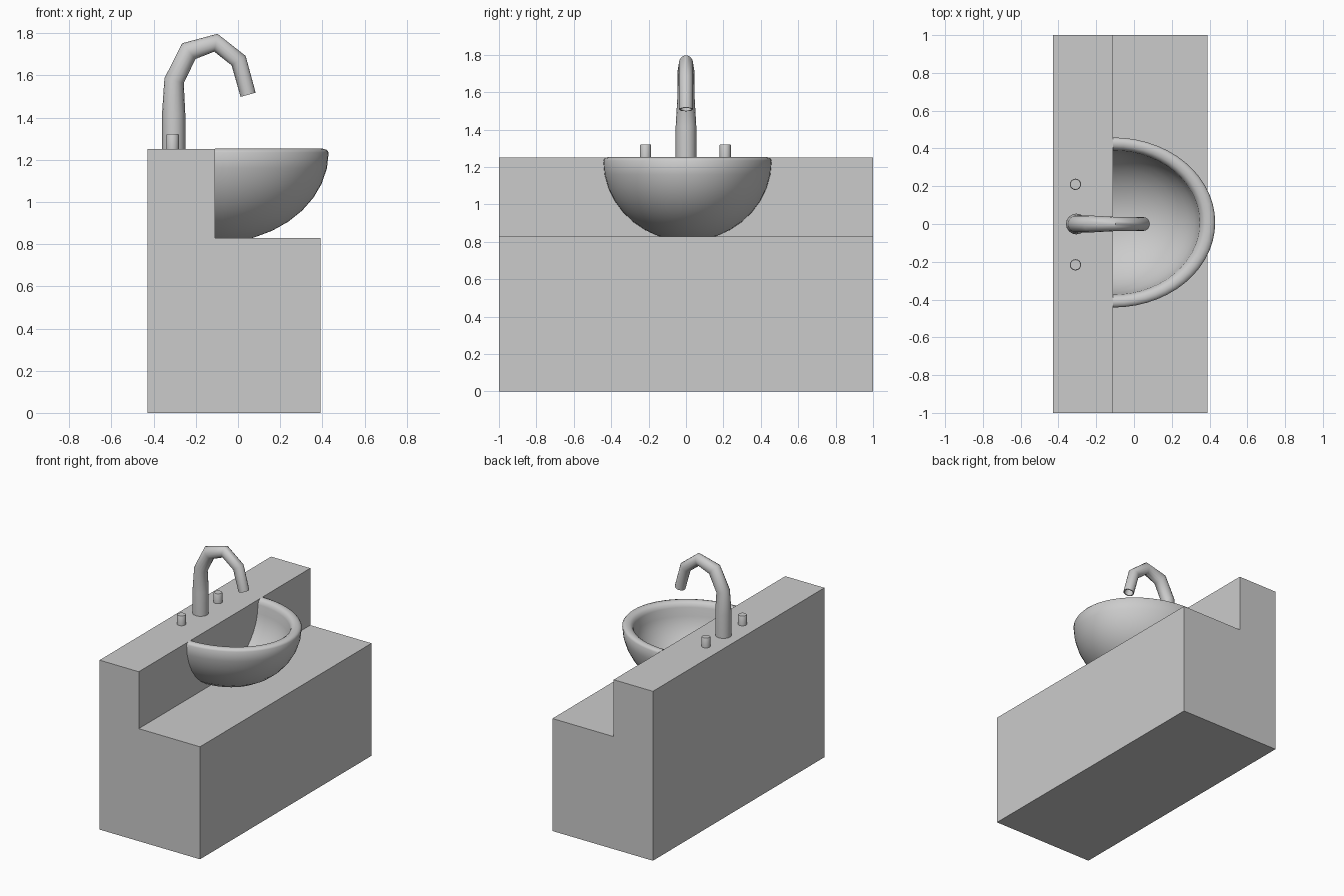
import bpy, bmesh
from math import sin, cos, pi, radians
from mathutils import Vector

if "Cube" in bpy.data.objects:
    bpy.data.objects.remove(bpy.data.objects["Cube"])


def finish(name, bm):
    bmesh.ops.remove_doubles(bm, verts=bm.verts, dist=1e-5)
    bmesh.ops.recalc_face_normals(bm, faces=bm.faces)
    mesh = bpy.data.meshes.new(name)
    bm.to_mesh(mesh)
    bm.free()
    obj = bpy.data.objects.new(name, mesh)
    bpy.context.collection.objects.link(obj)
    bpy.ops.object.select_all(action='DESELECT')
    obj.select_set(True)
    bpy.context.view_layer.objects.active = obj
    bpy.ops.object.shade_smooth_by_angle(angle=radians(50))
    return obj


def loft(name, rings, closed=True, caps=True):
    bm = bmesh.new()
    loops = [[bm.verts.new(p) for p in ring] for ring in rings]
    n = len(loops[0])
    for a, b in zip(loops, loops[1:]):
        for i in range(n if closed else n - 1):
            j = (i + 1) % n
            bm.faces.new((a[i], a[j], b[j], b[i]))
    if caps:
        bm.faces.new(loops[0])
        bm.faces.new(loops[-1])
    return finish(name, bm)


# Cabinet: stepped profile extruded along y
step = [(-.43, 0), (.39, 0), (.39, .83), (-.11, .83), (-.11, 1.25), (-.43, 1.25)]
loft("cabinet", [[(x, y, z) for x, z in step] for y in (-1, 1)])

# Basin: half bowl with a rounded rim, swept against the splash wall
outer = [(0, .823), (.13, .825)]
outer += [(.45 * cos(t), 1.235 - .43 * sin(t)) for t in [radians(d) for d in range(70, -1, -10)]]
rim = [(.442, 1.247), (.425, 1.253), (.405, 1.25), (.39, 1.238)]
inner = [(.382 * cos(t), 1.215 - .36 * sin(t)) for t in [radians(d) for d in range(0, 81, 10)]]
profile = outer + rim + inner + [(0, .858)]
SEG = 28
rings = []
for k in range(SEG + 1):
    a = -pi / 2 + pi * k / SEG
    rings.append([(-.11 + 1.2 * r * cos(a), .008 + r * sin(a), z) for r, z in profile])
loft("basin", rings, closed=False, caps=False)

# Faucet: tapering bent tube (x, z, radius)
path = [(-.305, 1.25, .055), (-.305, 1.42, .055), (-.303, 1.575, .046), (-.233, 1.715, .045),
        (-.105, 1.755, .038), (.003, 1.67, .038), (.048, 1.508, .037)]
pts = [Vector((x, 0, z)) for x, z, r in path]
SIDES = 16


def ring(c, normal, r, stretch=1):
    return [c + normal * (r * stretch * cos(2 * pi * i / SIDES))
            + Vector((0, r * sin(2 * pi * i / SIDES), 0)) for i in range(SIDES)]


tube = []
for i, (x, z, r) in enumerate(path):
    d0 = (pts[i] - pts[max(i - 1, 0)]).normalized() if i else Vector((0, 0, 1))
    d1 = (pts[i + 1] - pts[i]).normalized() if i < len(pts) - 1 else d0
    t = (d0 + d1).normalized()
    normal = Vector((t.z, 0, -t.x))
    tube.append(ring(pts[i], normal, r, 1 / t.dot(d1)))
# Recessed spout opening
tube.append(ring(pts[-1], normal, .03))
tube.append(ring(pts[-1] - t * .06, normal, .03))
loft("faucet", tube)

# Tap knobs
for side, name in ((-1, "tap_knob_left"), (1, "tap_knob_right")):
    c = Vector((-.31, side * .213 - .003, 0))
    up = Vector((0, 0, 1))
    loft(name, [ring(c + up * z, Vector((1, 0, 0)), r)
                for z, r in ((1.25, .03), (1.316, .03), (1.321, .027))])
